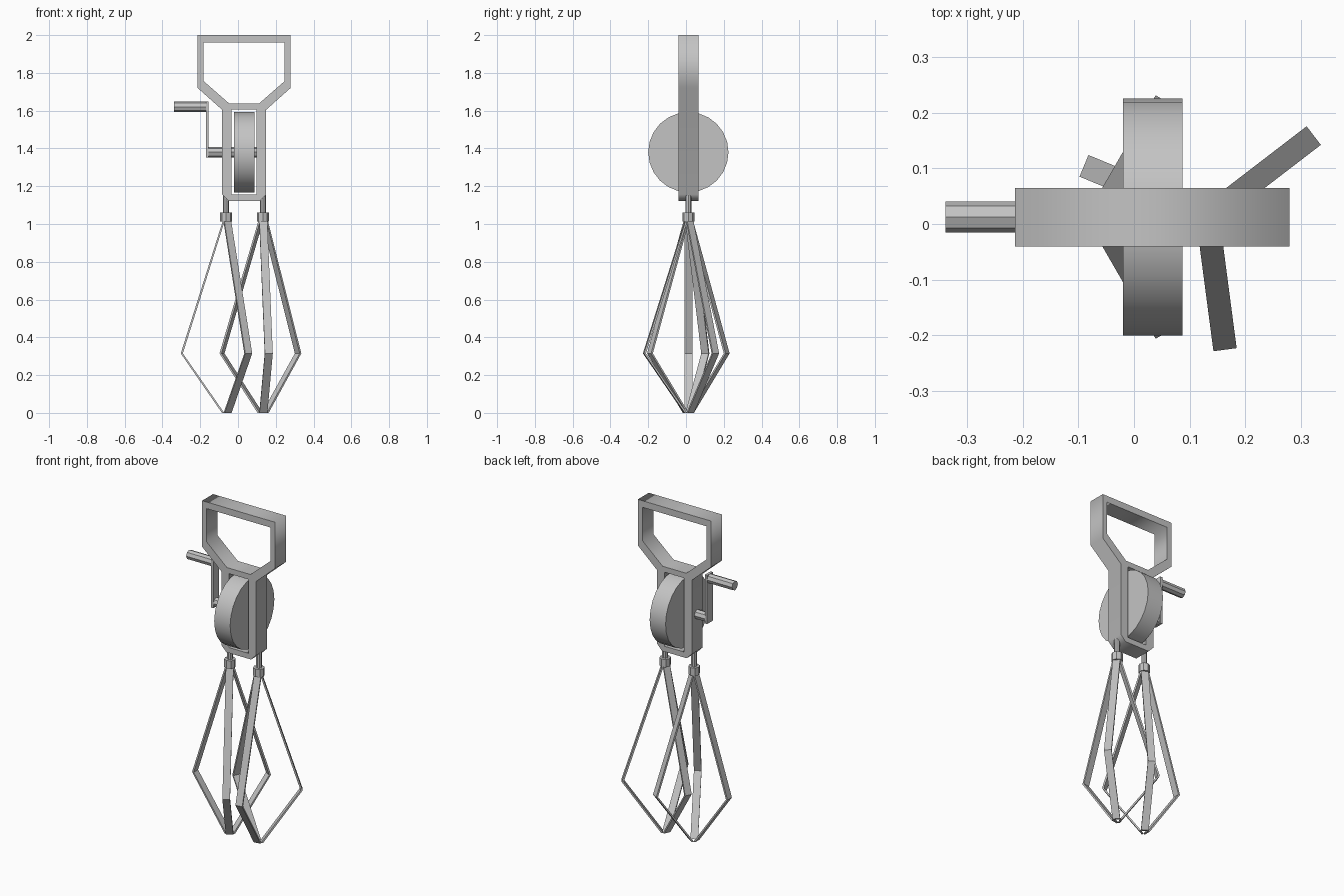
import bpy, bmesh
from math import radians, pi
from mathutils import Matrix, Vector

if "Cube" in bpy.data.objects:
    bpy.data.objects.remove(bpy.data.objects["Cube"], do_unlink=True)

grey = bpy.data.materials.new("grey metal")
grey.use_nodes = True
grey.diffuse_color = (0.55, 0.55, 0.55, 1)
grey.node_tree.nodes["Principled BSDF"].inputs["Base Color"].default_value = (0.55, 0.55, 0.55, 1)

MID_Y = 0.0125     # depth of the middle plane
MID_X = 0.0325     # middle of the body
AXLE_Z = 1.38


def add_object(name, bm):
    bmesh.ops.recalc_face_normals(bm, faces=bm.faces)
    mesh = bpy.data.meshes.new(name)
    bm.to_mesh(mesh)
    bm.free()
    mesh.materials.append(grey)
    obj = bpy.data.objects.new(name, mesh)
    bpy.context.collection.objects.link(obj)
    return obj


def cylinder(name, radius, start, end, sides=8):
    """Capped cylinder between two points."""
    a, b = Vector(start), Vector(end)
    bm = bmesh.new()
    turn = (b - a).to_track_quat('Z', 'Y').to_matrix().to_4x4()
    bmesh.ops.create_cone(bm, cap_ends=True, segments=sides, radius1=radius, radius2=radius,
                          depth=(b - a).length, matrix=Matrix.Translation((a + b) / 2) @ turn)
    return add_object(name, bm)


def box(name, low, high):
    a, b = Vector(low), Vector(high)
    bm = bmesh.new()
    bmesh.ops.create_cube(bm, size=1, matrix=Matrix.Translation((a + b) / 2) @ Matrix.Diagonal((*(b - a), 1)))
    return add_object(name, bm)


def mirrored(half):
    """Closed outline from its right half, as (half width, height)."""
    return half + [(-x, z) for x, z in reversed(half)]


# Handle and gear frame: one outline with two openings
outlines = [
    mirrored([(0.246, 2.0), (0.246, 1.72), (0.117, 1.605), (0.117, 1.157), (0.083, 1.122)]),
    mirrored([(0.215, 1.96), (0.215, 1.757), (0.079, 1.638)]),
    mirrored([(0.066, 1.605), (0.066, 1.155)]),
]
curve = bpy.data.curves.new("handle_frame", 'CURVE')
curve.dimensions = '2D'
curve.fill_mode = 'BOTH'
curve.extrude = 0.0525
for outline in outlines:
    spline = curve.splines.new('POLY')
    spline.points.add(len(outline) - 1)
    for point, (x, z) in zip(spline.points, outline):
        point.co = (x, z, 0, 1)
    spline.use_cyclic_u = True
curve.materials.append(grey)
frame = bpy.data.objects.new("handle_frame", curve)
frame.location = (MID_X, MID_Y, 0)
frame.rotation_euler = (pi / 2, 0, 0)
bpy.context.collection.objects.link(frame)
bpy.ops.object.select_all(action='DESELECT')
frame.select_set(True)
bpy.context.view_layer.objects.active = frame
bpy.ops.object.convert(target='MESH')

# Gear wheel and its axle
wheel = cylinder("gear_wheel", 0.2125, (-0.02, MID_Y, AXLE_Z), (0.087, MID_Y, AXLE_Z), 24)
cylinder("axle", 0.028, (-0.165, MID_Y, AXLE_Z), (0.11, MID_Y, AXLE_Z))

# Crank
box("crank_arm", (-0.17, MID_Y - 0.028, 1.352), (-0.155, MID_Y + 0.028, 1.648))
cylinder("crank_grip", 0.028, (-0.338, MID_Y, 1.62), (-0.16, MID_Y, 1.62))


def beater_arm(name, x, angle):
    """Flat bent strip running out from the shaft and back in at the foot."""
    outer = [(0.013, 1.03), (0.24, 0.315), (0.022, 0.0)]
    inner = [(0.003, 1.03), (0.229, 0.315), (0.01, 0.0)]
    bm = bmesh.new()
    rows = [[bm.verts.new((r, side, z)) for r, z in path]
            for path, side in ((outer, -0.021), (outer, 0.021), (inner, 0.021), (inner, -0.021))]
    for i in range(4):
        a, b = rows[i], rows[(i + 1) % 4]
        for k in range(2):
            bm.faces.new((a[k], b[k], b[k + 1], a[k + 1]))
    for k in (0, 2):
        bm.faces.new([row[k] for row in rows])
    bm.transform(Matrix.Translation((x, MID_Y, 0)) @ Matrix.Rotation(radians(angle), 4, 'Z'))
    add_object(name, bm)


# Two beaters: shaft, collar and three arms each
for side, x, first in (("right", -0.063, 60), ("left", 0.132, 37.5)):
    cylinder(side + "_shaft", 0.016, (x, MID_Y, 1.03), (x, MID_Y, 1.16))
    cylinder(side + "_collar", 0.032, (x, MID_Y, 1.012), (x, MID_Y, 1.06))
    for k in range(3):
        beater_arm(f"{side}_beater_arm_{k + 1}", x, first + 120 * k)

# Smooth rim, sharp sides
bpy.ops.object.select_all(action='DESELECT')
wheel.select_set(True)
bpy.context.view_layer.objects.active = wheel
bpy.ops.object.shade_smooth_by_angle(angle=radians(30))
